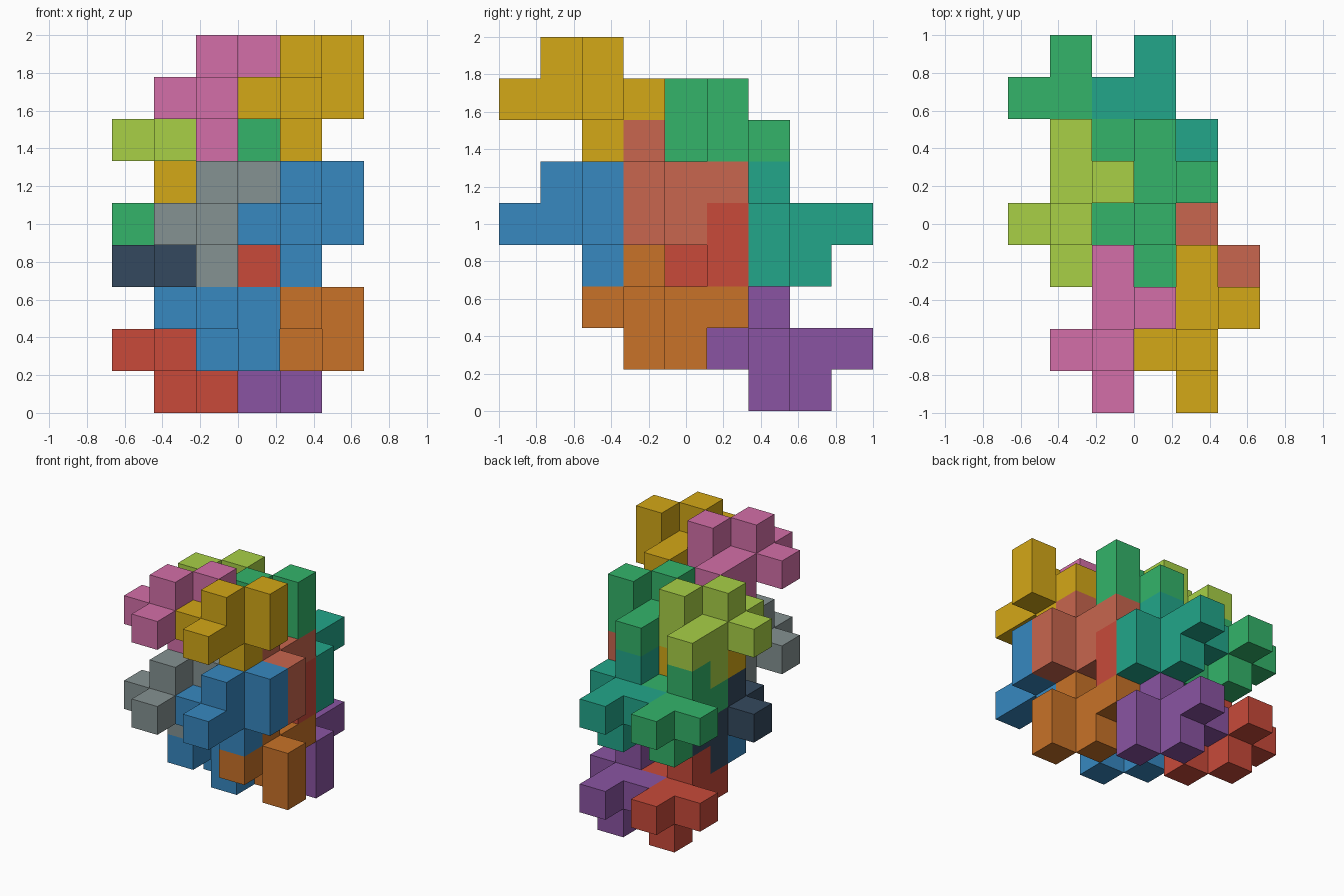
import bpy, bmesh
from mathutils import Vector

if "Cube" in bpy.data.objects:
    bpy.data.objects.remove(bpy.data.objects["Cube"])

U = 2 / 9  # cell size

# Nine-cell interlocking tile: a bar of four plus five side cells
TILE = [(0, 0, 0), (0, 1, 0), (0, 2, 0), (0, 3, 0),
        (-1, 1, 0), (1, 2, 0), (1, 2, 1), (0, 1, 1), (0, 2, -1)]
DIRS = [Vector(d) for d in
        ((1, 0, 0), (-1, 0, 0), (0, 1, 0), (0, -1, 0), (0, 0, 1), (0, 0, -1))]

COLOURS = dict(pink="D46FA8", gold="D4A817", grey="859292", blue="3788C0",
               green="33B46A", lime="A8D046", red="C84A3A", navy="34495E",
               teal="22A68A", salmon="C8664E", purple="8A54A2", orange="C87228")


def material(name):
    mat = bpy.data.materials.get(name)
    if not mat:
        mat = bpy.data.materials.new(name)
        rgb = [int(COLOURS[name][i:i + 2], 16) / 255 for i in (0, 2, 4)]
        mat.diffuse_color = [((c + 0.055) / 1.055) ** 2.4 for c in rgb] + [1]
        mat.use_nodes = True
        mat.node_tree.nodes["Principled BSDF"].inputs["Base Color"].default_value = mat.diffuse_color
    return mat


def tile(name, colour, anchor, flip):
    """Closed outer skin of one tile; flip turns it half round the x axis."""
    s = -1 if flip else 1
    cells = {(anchor[0] + x, anchor[1] + s * y, anchor[2] + s * z) for x, y, z in TILE}
    bm = bmesh.new()
    for c in cells:
        mid = Vector(c) + Vector((0.5, 0.5, 0.5))
        for d in DIRS:
            if tuple(int(v) for v in Vector(c) + d) in cells:
                continue
            a = Vector((d.y, d.z, d.x)) / 2
            b = d.cross(a)
            corners = [mid + d / 2 + p for p in (-a - b, a - b, a + b, b - a)]
            bm.faces.new([bm.verts.new((p - Vector((3, 4.5, 0))) * U) for p in corners])
    bmesh.ops.remove_doubles(bm, verts=bm.verts, dist=0.001)
    bmesh.ops.dissolve_limit(bm, angle_limit=0.01, verts=bm.verts, edges=bm.edges)
    me = bpy.data.meshes.new(name)
    bm.to_mesh(me)
    bm.free()
    me.materials.append(material(colour))
    bpy.context.collection.objects.link(bpy.data.objects.new(name, me))


# Rows from front to back: anchor cell, flipped, and the colours of
# upper right, upper left, lower right, lower left
ROWS = [("front_tile", (4, 0, 7), False, ("gold", "pink", "blue", "grey")),
        ("inner_front_tile", (4, 5, 5), True, ("salmon", "gold", "orange", "blue")),
        ("inner_back_tile", (3, 3, 6), False, ("green", "lime", "red", "navy")),
        ("back_tile", (3, 8, 4), True, ("teal", "green", "purple", "red"))]

for name, (x, y, z), flip, cols in ROWS:
    for n, col in enumerate(cols):
        place = ("upper", "lower")[n // 2] + "_" + ("right", "left")[n % 2]
        tile(f"{name}_{place}", col, (x - 2 * (n % 2), y, z - 3 * (n // 2)), flip)
